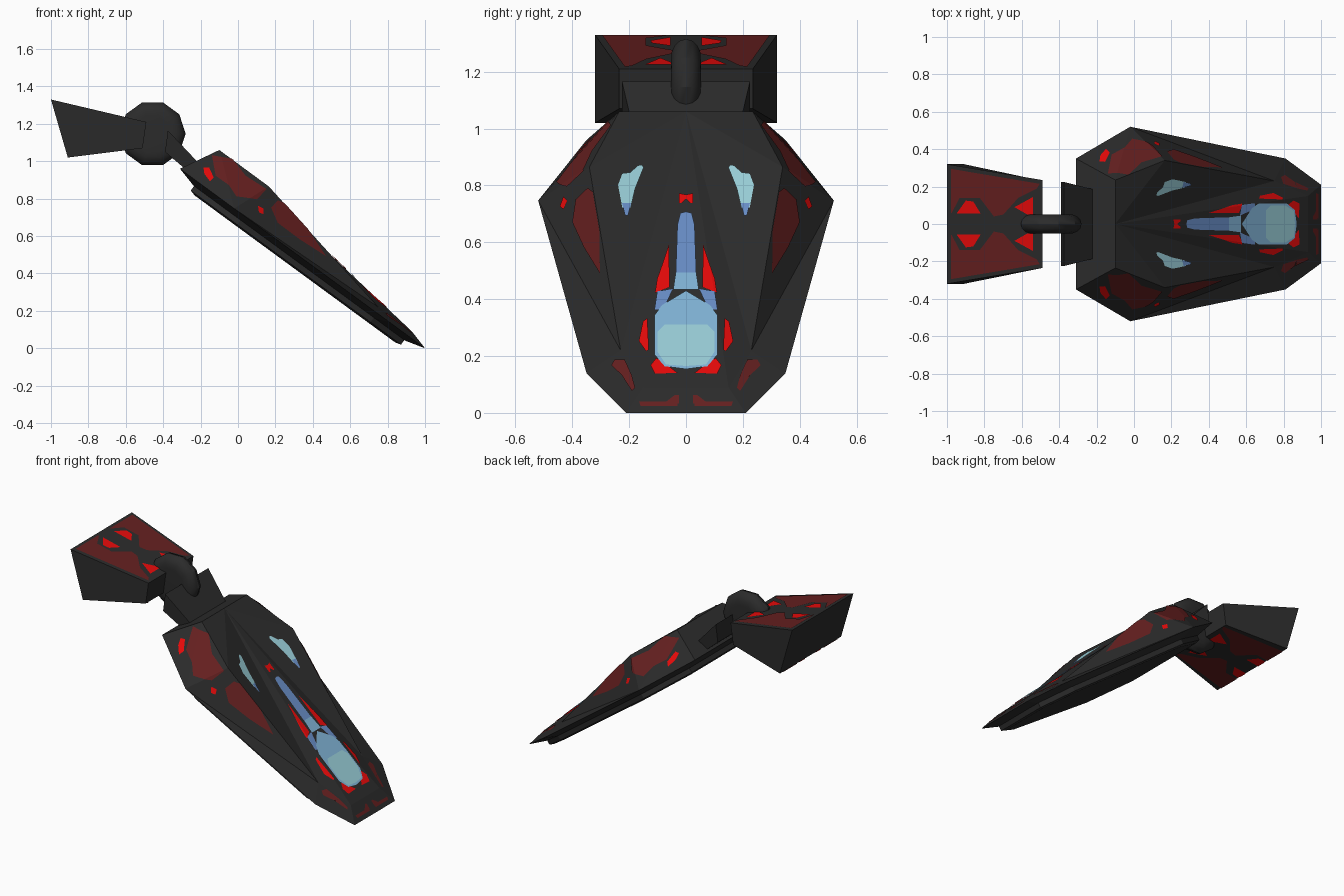
import bpy, bmesh, math
from mathutils import Vector as V

if "Cube" in bpy.data.objects:
    bpy.data.objects.remove(bpy.data.objects["Cube"])


def material(name, rgb):
    m = bpy.data.materials.new(name)
    m.diffuse_color = (*rgb, 1)
    m.use_nodes = True
    m.node_tree.nodes["Principled BSDF"].inputs["Base Color"].default_value = m.diffuse_color
    return m


CHARCOAL = material("charcoal", (0.024, 0.024, 0.024))
DARK_RED = material("dark red", (0.13, 0.014, 0.014))
RED = material("bright red", (0.80, 0.003, 0.003))
BLUE = material("mid blue", (0.14, 0.27, 0.57))
SKY = material("sky blue", (0.22, 0.46, 0.68))
TEAL = material("pale teal", (0.32, 0.62, 0.69))


def finish(name, bm, mat):
    me = bpy.data.meshes.new(name)
    bm.to_mesh(me)
    bm.free()
    me.materials.append(mat)
    ob = bpy.data.objects.new(name, me)
    bpy.context.collection.objects.link(ob)
    return ob


def loft(name, rings, mat, apex=None, hubs=()):
    """Skin a stack of rings; cap the ends, the last one as a fan round apex if given.
    Quads of the last step that touch a hub corner are split from that corner."""
    bm = bmesh.new()
    rows = [[bm.verts.new(p) for p in r] for r in rings]
    n = len(rows[0])
    top = bm.verts.new(apex) if apex else None
    for k, (a, b) in enumerate(zip(rows, rows[1:])):
        last = k == len(rows) - 2
        for i in range(n):
            j = (i + 1) % n
            f = [a[i], a[j], b[j], b[i]]
            if last and i in hubs:
                bm.faces.new((a[i], a[j], b[j]))
                f = [a[i], b[j], b[i]]
            elif last and j in hubs:
                bm.faces.new((a[i], a[j], b[i]))
                f = [a[j], b[j], b[i]]
            elif top and last and j == 0:
                f.insert(3, top)          # apex lies on this edge
            bm.faces.new(f)
    bm.faces.new(rows[0])
    if top:
        for i in range(n - 1):
            bm.faces.new((top, rows[-1][i], rows[-1][i + 1]))
    else:
        bm.faces.new(rows[-1])
    bmesh.ops.recalc_face_normals(bm, faces=bm.faces)
    return finish(name, bm, mat)


def decals(name, source, axis, polys, mat, off=0.004):
    """Thin painted plates: trim copies of the source surface to convex outlines
    seen along axis, lift them slightly and mirror them across y."""
    axis = V(axis)
    drop = max(range(3), key=lambda i: abs(axis[i]))
    keep = [i for i in range(3) if i != drop]
    part = bpy.data.meshes.new(name)
    total = bmesh.new()
    for poly in polys:
        bm = bmesh.new()
        bm.from_mesh(source.data)
        bm.normal_update()
        away = [f for f in bm.faces if f.normal.dot(axis) < 0.4]
        bmesh.ops.delete(bm, geom=away, context='FACES')
        pts = []
        for p in poly:
            v = V((0, 0, 0))
            v[keep[0]], v[keep[1]] = p
            pts.append(v)
        mid = sum(pts, V((0, 0, 0))) / len(pts)
        for a, b in zip(pts, pts[1:] + pts[:1]):
            no = (b - a).cross(axis).normalized()
            if no.dot(a - mid) < 0:
                no = -no
            bmesh.ops.bisect_plane(bm, geom=bm.verts[:] + bm.edges[:] + bm.faces[:],
                                   plane_co=a, plane_no=no, clear_outer=True)
        bm.normal_update()
        for v in bm.verts:
            v.co += v.normal * off
        bm.to_mesh(part)
        bm.free()
        total.from_mesh(part)
    bpy.data.meshes.remove(part)
    ob = finish(name, total, mat)
    ob.modifiers.new("mirror", 'MIRROR').use_axis = (False, True, False)
    return ob


# Tilted shield body: underside, rim and raised faceted front
def both_sides(half):
    return [V(p) for p in half] + [V((x, -y, z)) for x, y, z in reversed(half)]


rim = both_sides([(-.31, .35, .96), (-.02, .52, .747), (.81, .35, .14), (1, .21, 0)])
front = both_sides([(-.1, .235, 1.06), (.165, .34, .865), (.75, .23, .22), (.93, .15, .09)])
centre, normal = V((.345, 0, .48)), V((.59, 0, .807))


def under(scale, depth):
    return [centre + (p - centre) * scale - normal * depth for p in rim]


shield = loft("shield_body", [under(.865, .03), rim, front], CHARCOAL, (-.1, 0, 1.06), (1, 6))
loft("shield_back_plate", [under(.82, .069), under(.858, .06), under(.858, .025)], CHARCOAL)


# Tail block, tapered towards the hinge
def end(xt, zt, xb, zb, w):
    return [(xt, w, zt), (xb, w, zb), (xb, -w, zb), (xt, -w, zt)]


tail = loft("tail_block", [end(-1, 1.33, -.91, 1.02, .32),
                           end(-.49, 1.21, -.51, 1.07, .235)], CHARCOAL)

# Link plate between hinge and shield
loft("link_plate", [end(-.375, 1.165, -.39, 1.05, .225),
                    end(-.215, .995, -.26, .94, .185)], CHARCOAL)

# Ten-sided hinge wheel with rounded rim
profile = [(.10, -.052), (.13, -.050), (.153, -.040), (.170, -.023), (.177, 0),
           (.170, .023), (.153, .040), (.13, .050), (.10, .052)]
wheel = loft("hinge_wheel", [[(-.457 + r * math.cos(math.tau * i / 10), y,
                               1.147 + r * math.sin(math.tau * i / 10)) for i in range(10)]
                             for r, y in profile], CHARCOAL)
bpy.context.view_layer.objects.active = wheel
wheel.select_set(True)
bpy.ops.object.shade_smooth_by_angle(angle=math.radians(30))

# Red panels on the shield flanks (outlines in x, z)
decals("flank_panels", shield, (0, -1, 0), [
    [(-.14, 1.03), (-.03, 1.01), (.04, .92), (-.05, .87), (-.12, .92)],
    [(.04, .92), (.15, .85), (.10, .795), (-.01, .81), (-.05, .87)],
    [(.175, .75), (.21, .79), (.29, .76), (.47, .49), (.33, .58), (.21, .67)]], DARK_RED)
decals("flank_lights", shield, (0, -1, 0), [
    [(-.185, .965), (-.155, .965), (-.13, .91), (-.15, .89), (-.18, .93)],
    [(.105, .76), (.135, .745), (.135, .715), (.11, .725)]], RED)

# Red panels near the shield tip (outlines in y, z)
decals("tip_panels", shield, (1, 0, 0), [
    [(.25, .185), (.262, .165), (.225, .13), (.19, .13), (.215, .185)],
    [(.19, .13), (.225, .13), (.19, .075), (.178, .085)],
    [(.03, .022), (.16, .022), (.165, .037), (.03, .037)],
    [(.025, .03), (.07, .037), (.04, .06), (.025, .06)]], DARK_RED)

# Bright red marks round the blue figure
decals("front_lights", shield, (1, 0, 0), [
    [(.06, .59), (.058, .44), (.108, .42), (.10, .47)],
    [(.135, .33), (.15, .32), (.165, .25), (.14, .215), (.13, .22)],
    [(.125, .165), (.105, .19), (.085, .18), (.03, .138), (.11, .135)],
    [(0, .75), (0, .765), (.025, .77), (.025, .735), (.015, .735)]], RED)

# Blue figure on the centre ridge
decals("figure_stem", shield, (1, 0, 0), [
    [(0, .705), (.02, .70), (.03, .66), (.036, .49), (0, .49)],
    [(.045, .435), (.10, .425), (.11, .36), (.08, .36)]], BLUE)
decals("figure_body", shield, (1, 0, 0), [
    [(0, .49), (.036, .49), (.045, .43), (0, .43)],
    [(0, .435), (.045, .43), (.085, .375), (.11, .36),
     (.11, .20), (.075, .16), (0, .15)]], SKY, .0055)
decals("figure_base", shield, (1, 0, 0), [
    [(0, .305), (.075, .305), (.10, .28), (.10, .21), (.07, .165), (0, .16)]], TEAL, .007)

# Slanted eye marks
decals("eye_marks", shield, (1, 0, 0), [
    [(.225, .84), (.24, .80), (.225, .72), (.195, .72), (.18, .785), (.185, .845)],
    [(.20, .84), (.17, .868), (.155, .87), (.15, .86), (.18, .785)]], TEAL)
decals("eye_mark_tips", shield, (1, 0, 0), [
    [(.226, .735), (.215, .69), (.205, .69), (.194, .735)]], BLUE, .0055)

# Red panels on top and bottom of the tail block (outlines in x, y)
for side, up in (("top", 1), ("bottom", -1)):
    decals("tail_panels_" + side, tail, (0, 0, up), [
        [(-.98, .295), (-.505, .215), (-.52, .19), (-.62, .14), (-.98, .14)],
        [(-.98, .145), (-.93, .145), (-.975, .06), (-.98, .06)],
        [(-.83, .145), (-.615, .145), (-.70, .05), (-.75, .04)]], DARK_RED)
    decals("tail_lights_" + side, tail, (0, 0, up), [
        [(-.95, .055), (-.90, .125), (-.86, .12), (-.82, .055)],
        [(-.64, .09), (-.54, .145), (-.54, .05), (-.57, .05)]], RED)
